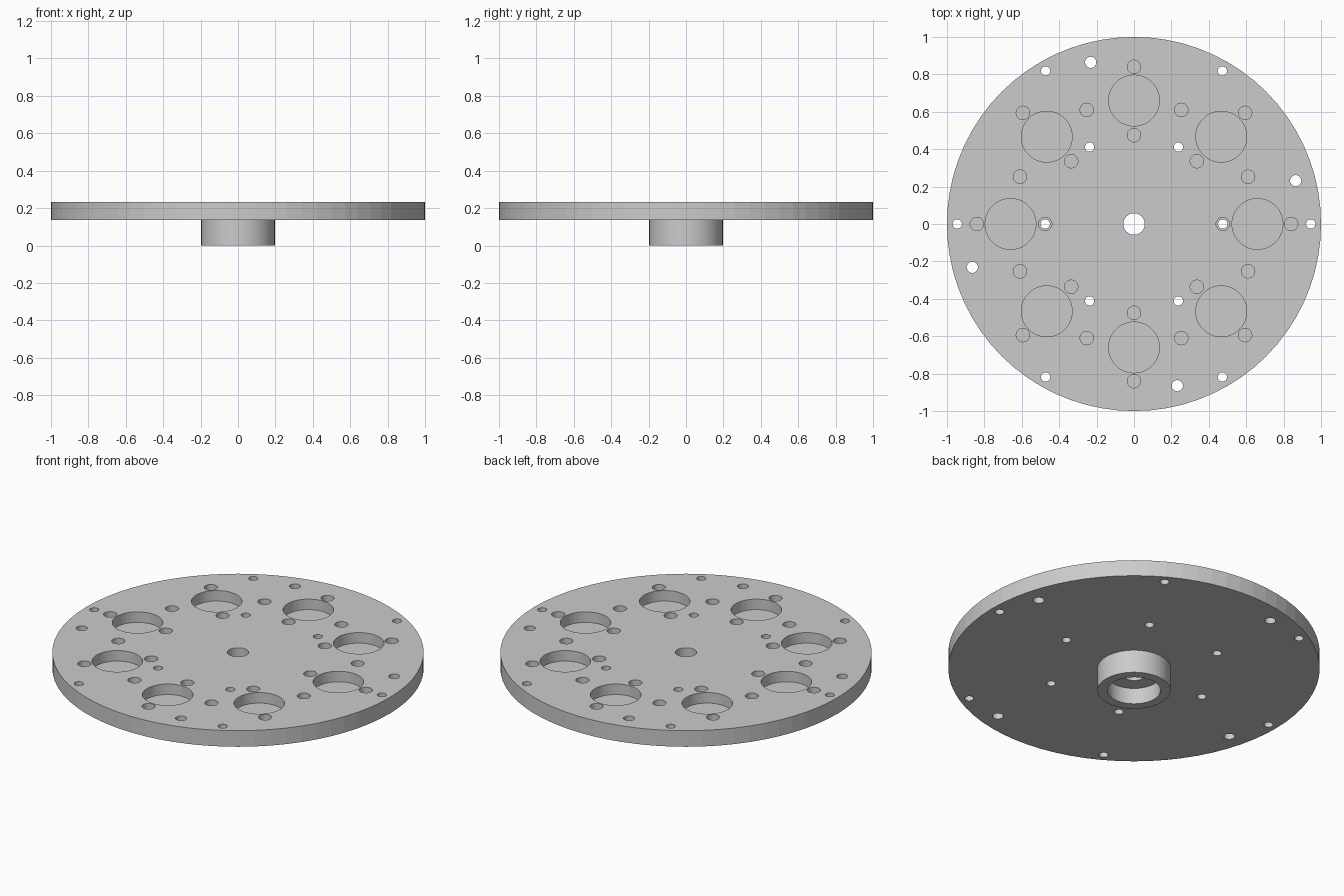
import bpy, bmesh, math
from mathutils import Matrix, Vector

cube = bpy.data.objects.get("Cube")
if cube:
    bpy.data.objects.remove(cube, do_unlink=True)

TOP, UNDER = 0.2325, 0.137      # plate faces
POCKET_FLOOR = 0.17

steel = bpy.data.materials.new("grey_steel")
steel.use_nodes = True
steel.diffuse_color = (0.6, 0.6, 0.6, 1)
steel.node_tree.nodes["Principled BSDF"].inputs["Base Color"].default_value = (0.6, 0.6, 0.6, 1)


def add_object(name, bm):
    bmesh.ops.recalc_face_normals(bm, faces=bm.faces)
    mesh = bpy.data.meshes.new(name)
    bm.to_mesh(mesh)
    bm.free()
    mesh.materials.append(steel)
    obj = bpy.data.objects.new(name, mesh)
    bpy.context.collection.objects.link(obj)
    return obj


def lathe(name, profile, steps):
    """Revolve a closed (radius, z) profile around z."""
    bm = bmesh.new()
    rings = []
    for i in range(steps):
        turn = Matrix.Rotation(math.tau * i / steps, 3, "Z")
        rings.append([bm.verts.new(turn @ Vector((r, 0, z))) for r, z in profile])
    n = len(profile)
    for i in range(steps):
        a, b = rings[i], rings[(i + 1) % steps]
        for j in range(n):
            k = (j + 1) % n
            bm.faces.new((a[j], b[j], b[k], a[k]))
    return add_object(name, bm)


def drill_circle(bm, count, circle, start, radius, floor, sides=32):
    """Evenly spaced cylinders on a bolt circle, from floor to above the plate."""
    height = TOP + 0.1 - floor
    for i in range(count):
        angle = math.radians(start) + math.tau * i / count
        place = Matrix.Translation((circle * math.cos(angle), circle * math.sin(angle),
                                    floor + height / 2))
        bmesh.ops.create_cone(bm, cap_ends=True, segments=sides, radius1=radius,
                              radius2=radius, depth=height, matrix=place)


# Round plate with hub, counterbore and centre hole
plate = lathe("plate_with_hub", [(0.057, TOP), (1, TOP), (1, UNDER), (0.197, UNDER),
                                 (0.197, 0), (0.143, 0), (0.143, 0.095), (0.057, 0.095)], 72)

# Blind pockets and dowel holes in the top face
pockets = bmesh.new()
drill_circle(pockets, 8, 0.66, 0, 0.136, POCKET_FLOOR, 48)
for circle, start in ((0.84, 0), (0.475, 0), (0.66, 22.5)):
    drill_circle(pockets, 8, circle, start, 0.036, POCKET_FLOOR)

# Bolt holes right through the plate
bolts = bmesh.new()
drill_circle(bolts, 6, 0.475, 0, 0.025, 0.05)
drill_circle(bolts, 6, 0.945, 0, 0.025, 0.05)
drill_circle(bolts, 4, 0.895, 15, 0.03, 0.05)

cutters = [add_object("pocket_cutter", pockets), add_object("bolt_hole_cutter", bolts)]
for cutter in cutters:
    cutter.hide_render = True
    mod = plate.modifiers.new(cutter.name, "BOOLEAN")
    mod.operation = "DIFFERENCE"
    mod.solver = "EXACT"
    mod.object = cutter

# Bake the cuts and discard the cutters
bpy.context.view_layer.update()
graph = bpy.context.evaluated_depsgraph_get()
baked = bpy.data.meshes.new_from_object(plate.evaluated_get(graph))
plate.modifiers.clear()
plate.data = baked
for cutter in cutters:
    bpy.data.objects.remove(cutter, do_unlink=True)
